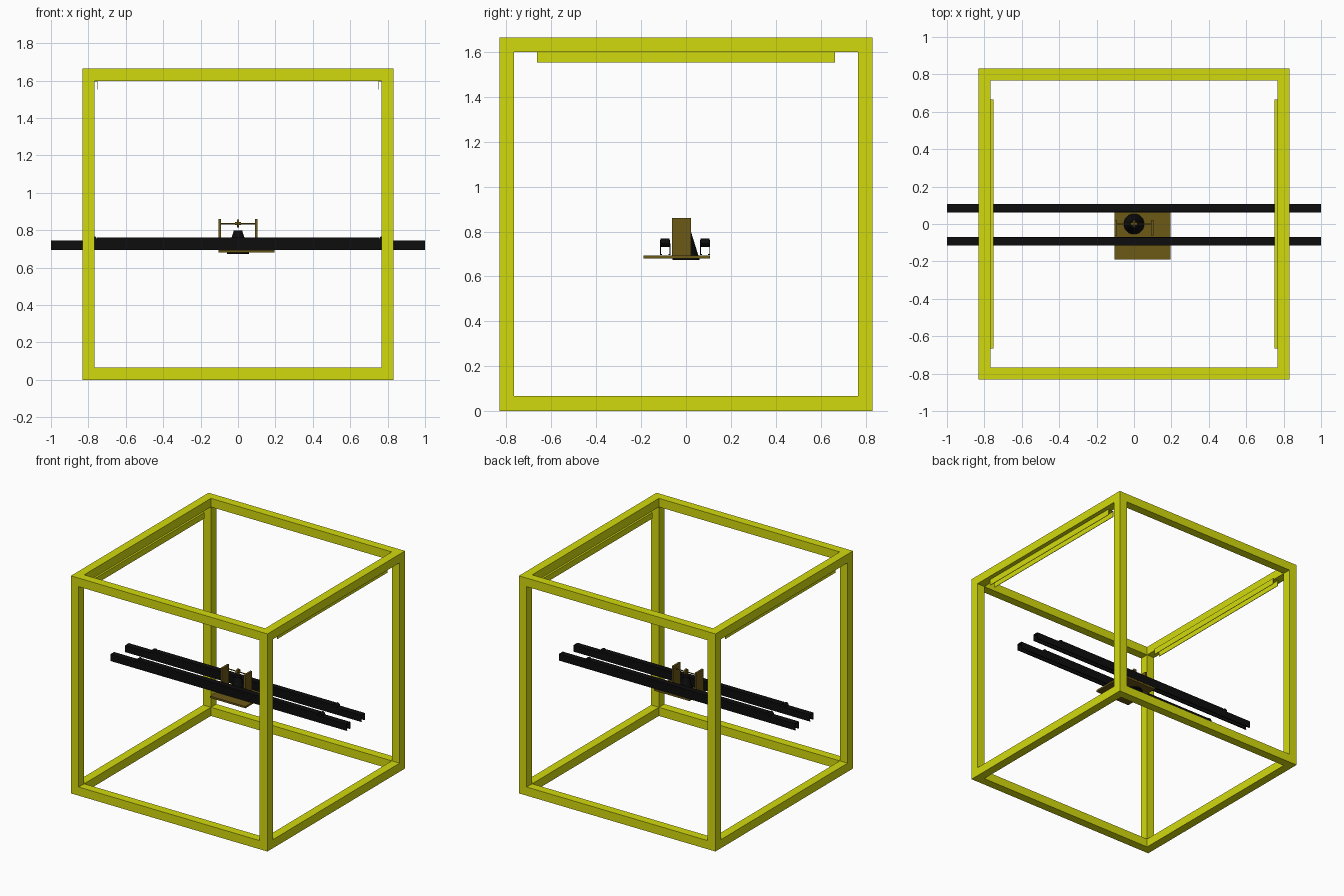
import bpy, bmesh, math
from mathutils import Matrix

if "Cube" in bpy.data.objects:
    bpy.data.objects.remove(bpy.data.objects["Cube"])


def material(name, col):
    m = bpy.data.materials.new(name)
    m.diffuse_color = (*col, 1)
    m.use_nodes = True
    m.node_tree.nodes["Principled BSDF"].inputs["Base Color"].default_value = m.diffuse_color
    return m


YELLOW = material("yellow_paint", (0.65, 0.70, 0.004))
BLACK = material("black_metal", (0.004, 0.004, 0.004))
BROWN = material("brown_board", (0.15, 0.10, 0.008))


def finish(name, bm, mat):
    bmesh.ops.recalc_face_normals(bm, faces=bm.faces)
    me = bpy.data.meshes.new(name)
    bm.to_mesh(me)
    bm.free()
    me.materials.append(mat)
    ob = bpy.data.objects.new(name, me)
    bpy.context.collection.objects.link(ob)
    return ob


def box(name, lo, hi, mat):
    bm = bmesh.new()
    bmesh.ops.create_cube(bm, size=1)
    for v in bm.verts:
        v.co = [a + (b - a) * (c + 0.5) for a, b, c in zip(lo, hi, v.co)]
    return finish(name, bm, mat)


def cone(name, center, r1, r2, depth, mat, axis='Z'):
    bm = bmesh.new()
    bmesh.ops.create_cone(bm, cap_ends=True, segments=32, radius1=r1, radius2=r2, depth=depth)
    rot = {'X': Matrix.Rotation(math.pi / 2, 4, 'Y'),
           'Y': Matrix.Rotation(math.pi / 2, 4, 'X'), 'Z': Matrix()}[axis]
    bm.transform(Matrix.Translation(center) @ rot)
    ob = finish(name, bm, mat)
    ob.data.shade_smooth()
    bpy.context.view_layer.objects.active = ob
    ob.select_set(True)
    bpy.ops.object.shade_smooth_by_angle(angle=math.radians(35))
    ob.select_set(False)
    return ob


def channel(name, center, width, z0, z1, half, mat, along, t=0.004, lip=0.0):
    """Thin downward-open channel running along x or y."""
    w = width / 2
    pts = [(-w, z0), (-w, z1), (w, z1), (w, z0)]
    pts += [(w - t - lip, z0), (w - t - lip, z0 + t), (w - t, z0 + t)] if lip else [(w - t, z0)]
    pts += [(w - t, z1 - t), (t - w, z1 - t)]
    pts += [(t - w, z0 + t), (t + lip - w, z0 + t), (t + lip - w, z0)] if lip else [(t - w, z0)]
    bm = bmesh.new()
    put = (lambda a, z, s: (s, center + a, z)) if along == 'x' else (lambda a, z, s: (center + a, s, z))
    face = bm.faces.new([bm.verts.new(put(a, z, -half)) for a, z in pts])
    ext = bmesh.ops.extrude_face_region(bm, geom=[face], use_keep_orig=True)
    d = 2 * half
    for e in ext["geom"]:
        if isinstance(e, bmesh.types.BMVert):
            e.co.x += d if along == 'x' else 0
            e.co.y += d if along == 'y' else 0
    return finish(name, bm, mat)


# Cube frame of square tube
O, I, H, T = 0.832, 0.766, 1.665, 0.066
for sx in (-1, 1):
    x0, x1 = sorted((sx * I, sx * O))
    for sy in (-1, 1):
        y0, y1 = sorted((sy * I, sy * O))
        box("frame_post", (x0, y0, 0), (x1, y1, H), YELLOW)
    for z in (0, H - T):
        box("frame_side_bar", (x0, -I, z), (x1, I, z + T), YELLOW)
        y0, y1 = x0, x1
        box("frame_cross_bar", (-I, y0, z), (I, y1, z + T), YELLOW)
    # Hanging channels below the upper side bars
    channel("upper_rail", sx * 0.775, 0.048, 1.553, H - T, 0.665, YELLOW, 'y')

# Two long carriage rails with top strip and end rollers
for y in (-0.093, 0.085):
    channel("carriage_rail", y, 0.046, 0.695, 0.746, 1.0, BLACK, 'x', lip=0.005)
    box("rail_strip", (-0.755, y - 0.022, 0.742), (0.755, y + 0.022, 0.762), BLACK)
    for sx in (-1, 1):
        cone("rail_roller", (sx * 0.772, y, 0.75), 0.018, 0.018, 0.04, BLACK, 'Y')

# Carriage board and upright cheeks
box("carriage_board", (-0.105, -0.19, 0.68), (0.195, 0.108, 0.694), BROWN)
for sx in (-1, 1):
    x0, x1 = sorted((sx * 0.09, sx * 0.105))
    box("carriage_upright", (x0, -0.062, 0.694), (x1, 0.022, 0.86), BROWN)

# Tapered nozzle with base flange
cone("cone_flange", (0, 0, 0.682), 0.06, 0.06, 0.02, BLACK)
cone("cone_body", (0, 0, 0.745), 0.056, 0.022, 0.11, BLACK)

# Axle with small spool
cone("axle", (0, 0, 0.836), 0.004, 0.004, 0.19, BROWN, 'X')
cone("spool_disc", (0, 0, 0.836), 0.021, 0.021, 0.013, BROWN, 'X')
for sx in (-1, 1):
    cone("spool_collar", (sx * 0.01, 0, 0.836), 0.009, 0.009, 0.01, BROWN, 'X')
